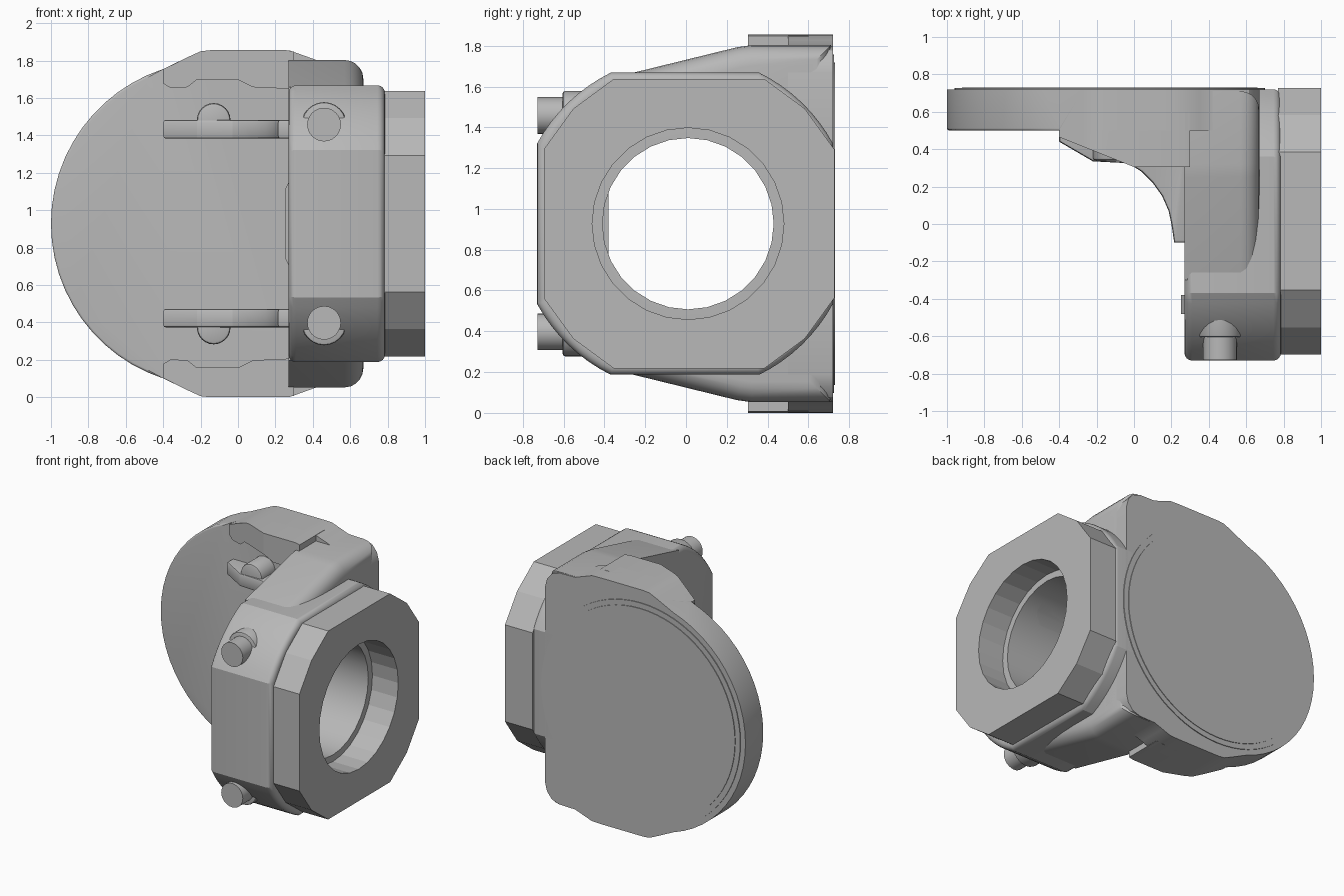
import bpy, bmesh, math
from mathutils import Vector

cube = bpy.data.objects.get("Cube")
if cube:
    bpy.data.objects.remove(cube, do_unlink=True)

MID = 0.9275  # mid height: the part is symmetric above and below it
grey = bpy.data.materials.new("plain grey")
grey.diffuse_color = (0.48, 0.48, 0.48, 1)
grey.use_nodes = True
grey.node_tree.nodes["Principled BSDF"].inputs["Base Color"].default_value = (0.48, 0.48, 0.48, 1)


def prism(name, pts, axis, lo, hi, bevel=0, rule=None, shape=None, segments=4):
    """Extrude a 2D outline along an axis; bevel edges whose midpoint and direction pass the rule."""
    place = {"x": lambda p, d: (d, p[0], p[1]),
             "y": lambda p, d: (p[0], d, p[1]),
             "z": lambda p, d: (p[0], p[1], d)}[axis]
    bm = bmesh.new()
    a = [bm.verts.new(place(p, lo)) for p in pts]
    b = [bm.verts.new(place(p, hi)) for p in pts]
    bm.faces.new(a)
    bm.faces.new(b)
    for i in range(len(pts)):
        j = (i + 1) % len(pts)
        bm.faces.new((a[i], a[j], b[j], b[i]))
    if shape:
        for v in bm.verts:
            shape(v.co)
    bmesh.ops.recalc_face_normals(bm, faces=bm.faces)
    if bevel:
        edges = [e for e in bm.edges if rule(e.verts[0].co, e.verts[1].co)]
        bmesh.ops.bevel(bm, geom=edges, offset=bevel, segments=segments, profile=0.5,
                        affect='EDGES', clamp_overlap=True)
    me = bpy.data.meshes.new(name)
    bm.to_mesh(me)
    bm.free()
    me.materials.append(grey)
    ob = bpy.data.objects.new(name, me)
    ob.location.z = MID
    bpy.context.collection.objects.link(ob)
    return ob


def circle(cx, cy, r, n):
    return [(cx + r * math.cos(2 * math.pi * i / n), cy + r * math.sin(2 * math.pi * i / n))
            for i in range(n)]


def clipped_square(cy, hy, hz, r, n):
    """Square whose corners are trimmed by a circle."""
    pts = []
    start, end = math.asin(min(1, math.sqrt(r * r - hy * hy) / r)), math.asin(hz / r)
    for q in range(4):
        sy, sz = ((1, 1), (-1, 1), (-1, -1), (1, -1))[q]
        arc = [start + (end - start) * i / n for i in range(n + 1)]
        if q % 2:
            arc.reverse()
        pts += [(cy + sy * r * math.cos(t), sz * r * math.sin(t)) for t in arc]
    return pts


def bore(ob, r, lo, hi):
    """Cut a round hole along x and keep the result as plain mesh."""
    cutter = prism("bore_cutter", circle(0.01, 0, r, 28), "x", lo, hi)
    cutter.hide_render = True
    mod = ob.modifiers.new("bore", 'BOOLEAN')
    mod.operation, mod.solver, mod.object = 'DIFFERENCE', 'EXACT', cutter
    bpy.context.view_layer.update()
    dg = bpy.context.evaluated_depsgraph_get()
    me = bpy.data.meshes.new_from_object(ob.evaluated_get(dg))
    ob.modifiers.clear()
    ob.data = me
    bpy.data.objects.remove(cutter, do_unlink=True)


def on_x(x):
    return lambda p, q: abs(p.x - x) < 1e-4 and abs(q.x - x) < 1e-4


# Round back plate with a squared right side
half = [(0.67, 0.45), (0.67, 0.74), (0.655, 0.80), (0.615, 0.85), (0.55, 0.872), (0.42, 0.875),
        (0.35, 0.90), (0.28, 0.925), (0.2, 0.9275), (-0.15, 0.9275), (-0.2, 0.922), (-0.27, 0.89)]
half += [(-0.13 + 0.87 * math.cos(math.radians(t)), 0.87 * math.sin(math.radians(t)))
         for t in range(108, 180, 6)]
outline = half + [(-1.0, 0)] + [(x, -z) for x, z in reversed(half)]
prism("back_plate", outline, "y", 0.5, 0.72, 0.035,
      lambda p, q: p.y < 0.51 and q.y < 0.51 and p.x < -0.3 and q.x < -0.3)

# Raised round lens disc on the back
prism("back_disc_rim", circle(-0.13, 0, 0.83, 72), "y", 0.70, 0.726)
prism("back_disc", circle(-0.13, 0, 0.79, 72), "y", 0.70, 0.731)

# Main housing, shoulder and end flange, all bored through
body = prism("housing", clipped_square(-0.005, 0.725, 0.74, 0.825, 8), "x", 0.27, 0.785,
             0.04, lambda p, q: abs(p.x - q.x) < 1e-4)
bore(body, 0.42, 0.0, 1.1)

slope = [(-0.3, 0.73), (0.25, 0.865), (0.32, 0.875), (0.71, 0.875)]
shoulder = prism("shoulder", slope + [(y, -z) for y, z in reversed(slope)], "x", 0.27, 0.67,
                 0.1, on_x(0.67), segments=5)
bore(shoulder, 0.42, 0.0, 1.1)

flange = prism("end_flange", clipped_square(0.015, 0.712, 0.71, 0.80, 2), "x", 0.77, 1.0)
bore(flange, 0.47, 0.6, 1.2)

# Inner lip beside the bore
prism("bore_lip", [(-0.25, 0.29), (-0.17, 0.25), (0.17, 0.25), (0.25, 0.29)][::-1] and
      [(0.25, -0.18), (0.29, -0.26), (0.29, 0.26), (0.25, 0.18)], "y", -0.48, -0.38)


def slant(co):
    # front face of the thick edge recedes toward the left
    if co.y < 0.4 and co.x < 0:
        co.y += -co.x * 0.4


for s, side in ((1, "upper"), (-1, "lower")):
    # Thick edge of the plate
    left = [(0, 0.77), (-0.22, 0.77), (-0.27, 0.73), (-0.36, 0.725), (-0.4, 0.75),
            (-0.4, 0.826), (-0.27, 0.89), (-0.2, 0.922), (-0.15, 0.9275), (0, 0.9275)]
    right = [(0, 0.77), (0.08, 0.73), (0.3, 0.72), (0.3, 0.92), (0.26, 0.9275), (0, 0.9275)]
    prism(side + "_edge_left", [(x, s * z) for x, z in left], "y", 0.305, 0.6, shape=slant)
    prism(side + "_edge_right", [(x, s * z) for x, z in right], "y", 0.305, 0.6)

    # Curved rib joining plate and housing
    rib = [(-0.4, 0.55), (-0.4, 0.44), (-0.22, 0.335), (-0.03, 0.325), (0.04, 0.28), (0.1, 0.22),
           (0.15, 0.15), (0.185, 0.07), (0.2, 0.0), (0.215, -0.1), (0.3, -0.1), (0.3, 0.55)]
    prism(side + "_rib", rib, "z", *sorted((s * 0.455, s * 0.555)), bevel=0.015,
          rule=lambda p, q: abs(p.z - q.z) < 1e-4 and min(p.y, q.y) < 0.5, segments=2)
    prism(side + "_rib_boss", circle(-0.13, s * 0.555, 0.09, 24), "y", 0.34, 0.55, 0.015,
          lambda p, q: p.y < 0.35 and q.y < 0.35, segments=2)

    # Round pin on a collar
    prism(side + "_pin", circle(0.46, s * 0.53, 0.09, 24), "y", -0.728, -0.45)
    prism(side + "_pin_collar", circle(0.46, s * 0.53, 0.12, 24), "y", -0.605, -0.45, 0.012,
          lambda p, q: p.y < -0.6 and q.y < -0.6, segments=2)

# Smooth rounded surfaces, keep the hard edges
bpy.ops.object.select_all(action='DESELECT')
for ob in list(bpy.context.collection.objects):
    if ob.type == 'MESH':
        ob.select_set(True)
        bpy.context.view_layer.objects.active = ob
bpy.ops.object.shade_smooth_by_angle(angle=math.radians(25))
flange.data.shade_flat()
